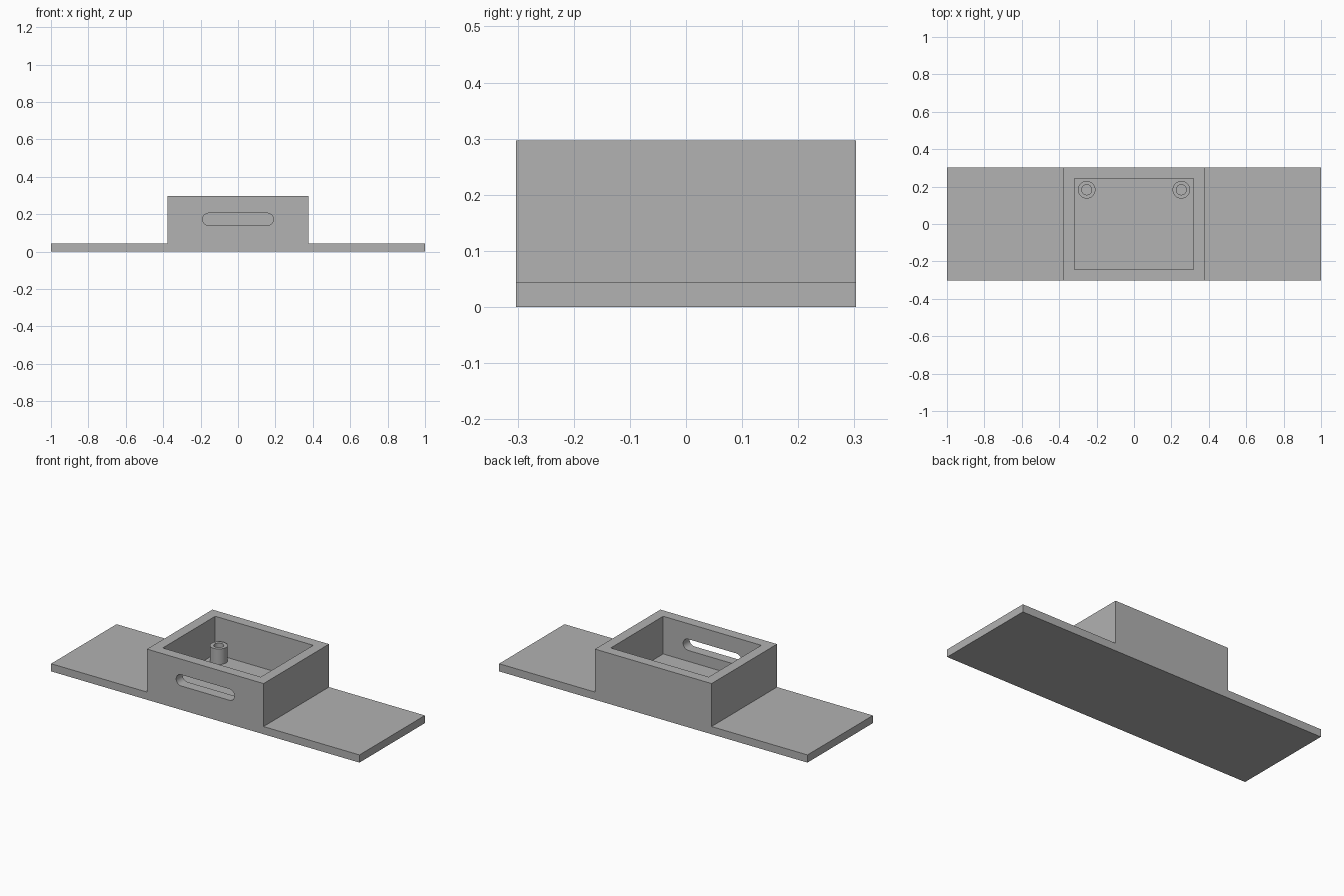
import bpy, bmesh
from math import sin, cos, pi, radians
from mathutils import Matrix, Vector

if "Cube" in bpy.data.objects:
    bpy.data.objects.remove(bpy.data.objects["Cube"], do_unlink=True)

HALF_DEPTH = 0.303
BOX_HALF = 0.378
WALL = 0.06
BASE_TOP, FLOOR, BOX_TOP = 0.045, 0.076, 0.297
BOSS_X, BOSS_Y, BOSS_TOP = 0.253, 0.183, 0.167

grey = bpy.data.materials.new("plain grey")
grey.use_nodes = True
grey.diffuse_color = (0.445, 0.445, 0.445, 1)
grey.node_tree.nodes["Principled BSDF"].inputs["Base Color"].default_value = grey.diffuse_color


def extrude(name, points, axis, start, end):
    """Extrude a closed outline along y (outline in x, z) or z (outline in x, y)."""
    place = (lambda a, b: Vector((a, start, b))) if axis == "y" else (lambda a, b: Vector((a, b, start)))
    offset = Vector((0, end - start, 0)) if axis == "y" else Vector((0, 0, end - start))
    bm = bmesh.new()
    face = bm.faces.new([bm.verts.new(place(a, b)) for a, b in points])
    new = bmesh.ops.extrude_face_region(bm, geom=[face])["geom"]
    bmesh.ops.translate(bm, vec=offset, verts=[v for v in new if isinstance(v, bmesh.types.BMVert)])
    bmesh.ops.recalc_face_normals(bm, faces=bm.faces)
    mesh = bpy.data.meshes.new(name)
    bm.to_mesh(mesh)
    bm.free()
    mesh.materials.append(grey)
    obj = bpy.data.objects.new(name, mesh)
    bpy.context.collection.objects.link(obj)
    return obj


def arc(cx, cy, r, start, end, steps):
    return [(cx + r * cos(start + (end - start) * i / steps),
             cy + r * sin(start + (end - start) * i / steps)) for i in range(steps + 1)]


def activate(obj):
    bpy.ops.object.select_all(action="DESELECT")
    obj.select_set(True)
    bpy.context.view_layer.objects.active = obj


def cut(obj, cutter):
    mod = obj.modifiers.new("cut", "BOOLEAN")
    mod.operation, mod.solver, mod.object = "DIFFERENCE", "EXACT", cutter
    activate(obj)
    bpy.ops.object.modifier_apply(modifier=mod.name)
    bpy.data.objects.remove(cutter, do_unlink=True)


# Mounting plate and box in one stepped profile
right_half = [(1, 0), (1, BASE_TOP), (BOX_HALF, BASE_TOP), (BOX_HALF, BOX_TOP)]
left_half = [(-x, z) for x, z in reversed(right_half)]
housing = extrude("housing", right_half + left_half, "y", -HALF_DEPTH, HALF_DEPTH)

# Open pocket
px, py = BOX_HALF - WALL, HALF_DEPTH - WALL
cut(housing, extrude("pocket_cutter", [(-px, -py), (px, -py), (px, py), (-px, py)], "z", FLOOR, 0.4))

# Rounded slot through the front wall
slot_r, slot_x, slot_z = 0.033, 0.156, 0.173
slot = arc(slot_x, slot_z, slot_r, -pi / 2, pi / 2, 16) + arc(-slot_x, slot_z, slot_r, pi / 2, 3 * pi / 2, 16)
cut(housing, extrude("slot_cutter", slot, "y", -0.4, -0.15))
activate(housing)
bpy.ops.object.shade_smooth_by_angle(angle=radians(30))

# Hollow screw bosses at the back corners
for side, x in (("left", BOSS_X), ("right", -BOSS_X)):
    boss = extrude(side + "_screw_boss", arc(x, BOSS_Y, 0.047, 0, 2 * pi, 48)[:-1], "z", FLOOR - 0.01, BOSS_TOP)
    cut(boss, extrude("hole_cutter", arc(x, BOSS_Y, 0.027, 0, 2 * pi, 48)[:-1], "z", FLOOR, 0.3))
    activate(boss)
    bpy.ops.object.shade_smooth_by_angle(angle=radians(30))
